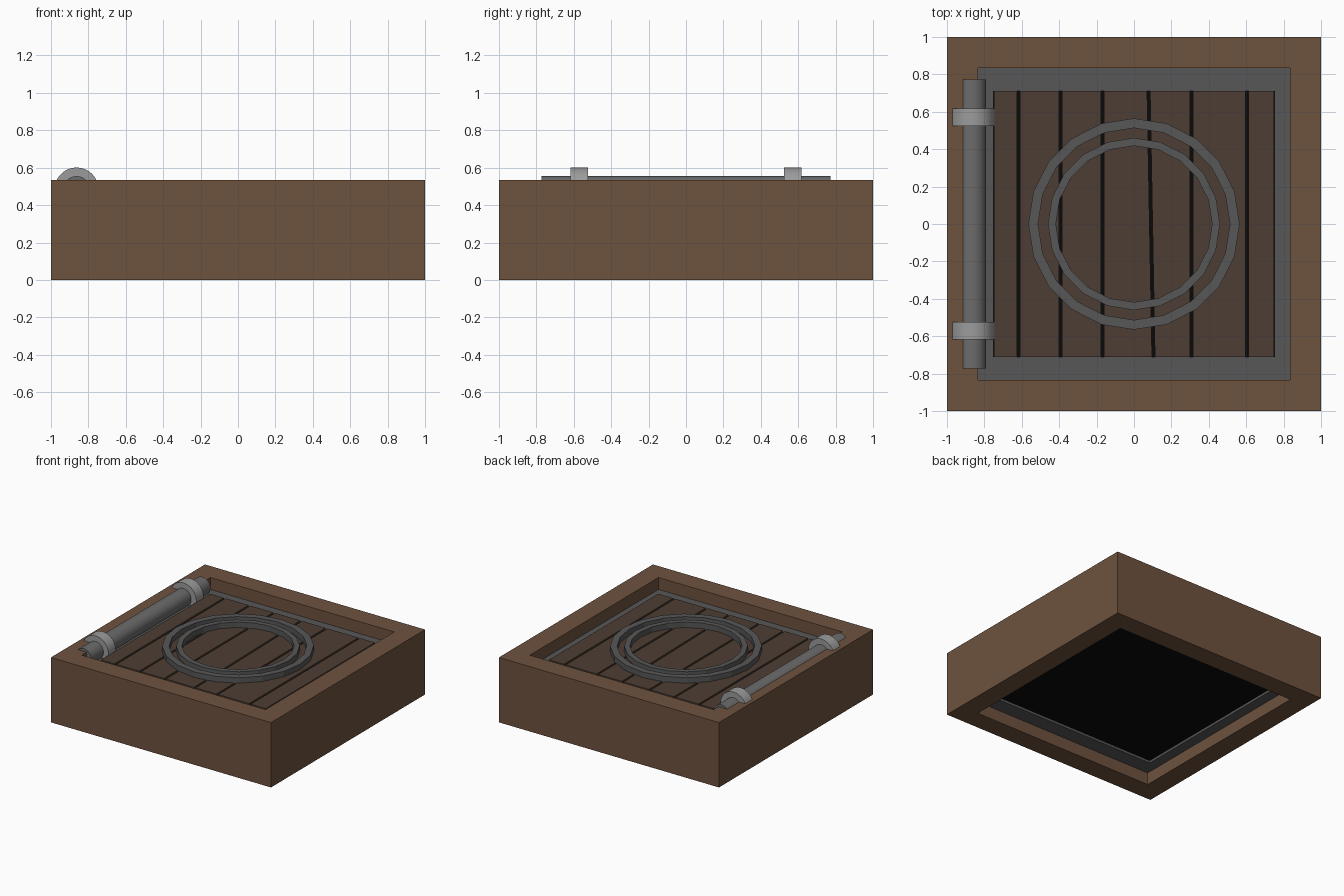
import bpy, bmesh, math

if "Cube" in bpy.data.objects:
    bpy.data.objects.remove(bpy.data.objects["Cube"])

def material(name, rgb):
    m = bpy.data.materials.new(name)
    m.diffuse_color = (*rgb, 1)
    m.use_nodes = True
    m.node_tree.nodes["Principled BSDF"].inputs["Base Color"].default_value = m.diffuse_color
    return m

WOOD = material("wood", (0.155, 0.085, 0.049))
PLANK = material("dark_wood", (0.075, 0.047, 0.034))
IRON = material("iron", (0.095, 0.095, 0.095))
BAR = material("bar_iron", (0.15, 0.15, 0.15))
STEEL = material("steel", (0.33, 0.33, 0.33))
BLACK = material("black", (0.003, 0.003, 0.003))

def finish(name, bm, mat):
    bmesh.ops.recalc_face_normals(bm, faces=bm.faces)
    me = bpy.data.meshes.new(name)
    bm.to_mesh(me)
    bm.free()
    me.materials.append(mat)
    ob = bpy.data.objects.new(name, me)
    bpy.context.collection.objects.link(ob)
    return ob

def prism(name, outline, z0, z1, mat):
    """Solid from a closed xy outline between two heights."""
    bm = bmesh.new()
    lo = [bm.verts.new((x, y, z0)) for x, y in outline]
    hi = [bm.verts.new((x, y, z1)) for x, y in outline]
    n = len(outline)
    bm.faces.new(lo)
    bm.faces.new(hi)
    for i in range(n):
        j = (i + 1) % n
        bm.faces.new((lo[i], lo[j], hi[j], hi[i]))
    return finish(name, bm, mat)

def tube(name, outer, inner, z0, z1, mat):
    """Hollow solid between two matching closed xy outlines."""
    bm = bmesh.new()
    loops = [[bm.verts.new((x, y, z)) for x, y in o]
             for o, z in ((outer, z0), (outer, z1), (inner, z1), (inner, z0))]
    n = len(outer)
    for k in range(4):
        a, b = loops[k], loops[(k + 1) % 4]
        for i in range(n):
            j = (i + 1) % n
            bm.faces.new((a[i], a[j], b[j], b[i]))
    return finish(name, bm, mat)

def rect(x, y):
    return [(-x, -y), (x, -y), (x, y), (-x, y)]

def circle(r, n):
    return [(r * math.cos(2 * math.pi * i / n), r * math.sin(2 * math.pi * i / n)) for i in range(n)]

def lay_along_y(ob, x, y, z):
    ob.rotation_euler = (math.pi / 2, 0, 0)
    ob.location = (x, y, z)
    bpy.ops.object.select_all(action='DESELECT')
    ob.select_set(True)
    bpy.context.view_layer.objects.active = ob
    bpy.ops.object.shade_smooth_by_angle(angle=math.radians(35))

# Outer wooden surround and the iron frame set into it
tube("wooden_surround", rect(1, 1), rect(0.835, 0.835), 0, 0.533, WOOD)
tube("iron_frame", rect(0.835, 0.835), rect(0.75, 0.71), 0.10, 0.435, IRON)

# Dark backing below the planks
prism("dark_backing", rect(0.75, 0.71), 0.12, 0.40, BLACK)

# Planks between narrow gaps (gap centre at front edge, at back edge); one is crooked
gaps = [(-0.757, -0.757), (-0.618, -0.618), (-0.393, -0.393), (-0.168, -0.168),
        (0.104, 0.078), (0.308, 0.308), (0.605, 0.605), (0.757, 0.757)]
h = 0.008
for i, ((lf, lb), (rf, rb)) in enumerate(zip(gaps, gaps[1:])):
    prism(f"plank_{i + 1}", [(lf + h, -0.71), (rf - h, -0.71), (rb - h, 0.71), (lb + h, 0.71)],
          0.39, 0.47, PLANK)

# Two concentric faceted rings on the planks
for name, ro, ri in (("outer_ring", 0.565, 0.513), ("inner_ring", 0.46, 0.418)):
    tube(name, circle(ro, 20), circle(ri, 20), 0.46, 0.515, IRON)

# Hinge bar with two collars, half sunk into the left rim
cx, cz = -0.863, 0.483
lay_along_y(prism("hinge_bar", circle(0.072, 32), -0.772, 0.772, BAR), cx, 0, cz)
for side, y in (("front", -0.57), ("back", 0.57)):
    lay_along_y(tube(f"hinge_collar_{side}", circle(0.118, 32), circle(0.071, 32), -0.047, 0.047, STEEL),
                cx, y, cz)
